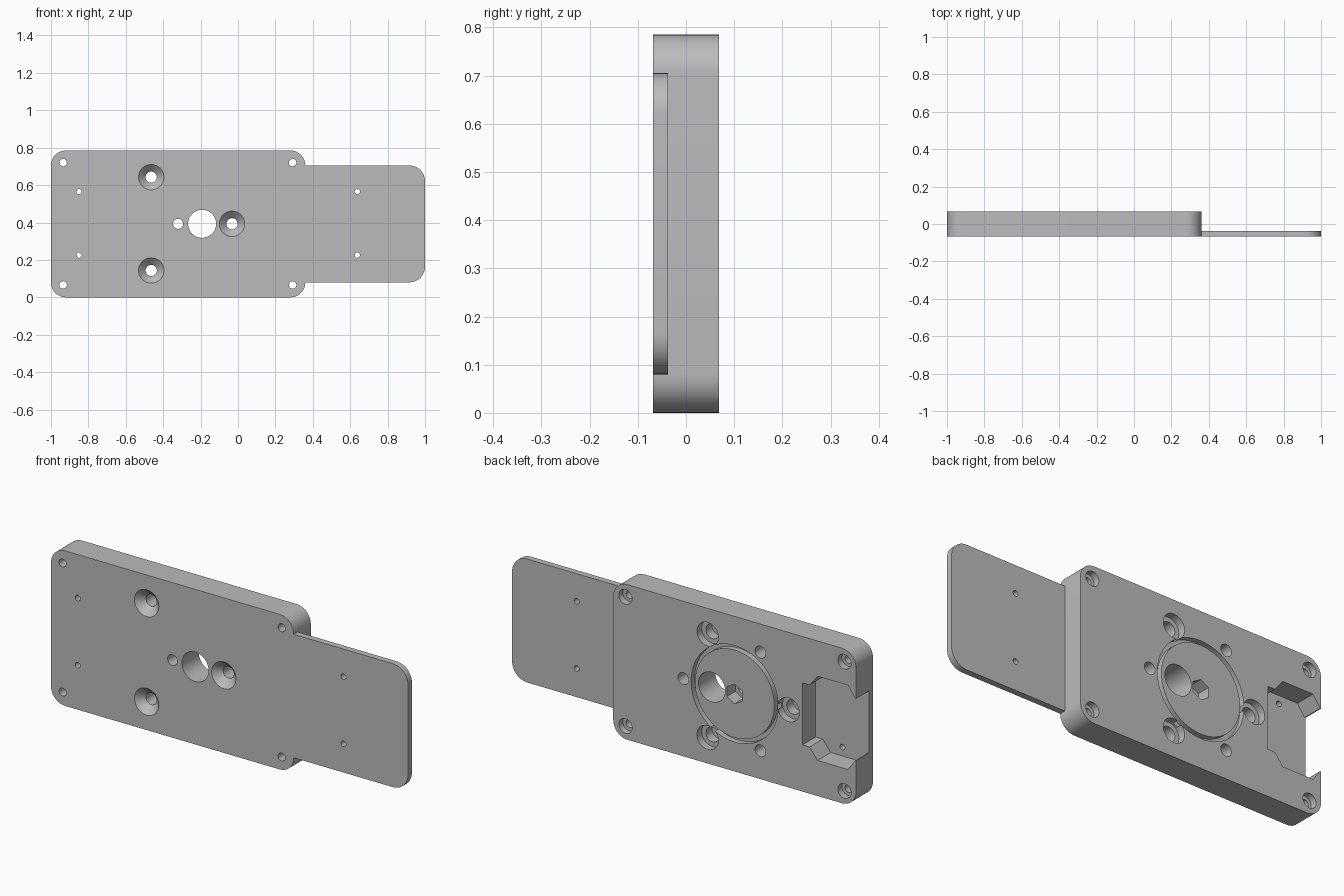
import bpy, bmesh, math

cube = bpy.data.objects.get("Cube")
if cube:
    bpy.data.objects.remove(cube, do_unlink=True)

FRONT, BACK, MID = -0.068, 0.068, 0.393
OVER = 0.01  # how far cutters reach past the faces

grey = bpy.data.materials.new("plain grey")
grey.use_nodes = True
grey.diffuse_color = (0.5, 0.5, 0.5, 1)
grey.node_tree.nodes["Principled BSDF"].inputs["Base Color"].default_value = (0.5, 0.5, 0.5, 1)


def make_object(name, bm):
    bmesh.ops.recalc_face_normals(bm, faces=bm.faces)
    mesh = bpy.data.meshes.new(name)
    bm.to_mesh(mesh)
    bm.free()
    mesh.materials.append(grey)
    obj = bpy.data.objects.new(name, mesh)
    bpy.context.collection.objects.link(obj)
    return obj


def prism(name, outline, y0, y1):
    """Extrude an (x, z) outline from y0 to y1."""
    bm = bmesh.new()
    face = bm.faces.new([bm.verts.new((x, y0, z)) for x, z in outline])
    new = bmesh.ops.extrude_face_region(bm, geom=[face])["geom"]
    bmesh.ops.translate(bm, vec=(0, y1 - y0, 0),
                        verts=[v for v in new if isinstance(v, bmesh.types.BMVert)])
    return make_object(name, bm)


def lathe(name, x, z, profile, sides=48, ring=False, turn=0.0):
    """Spin a (y, radius) profile about a y-axis line through (x, z)."""
    bm = bmesh.new()
    loops = []
    for y, r in profile:
        angles = [turn + math.tau * i / sides for i in range(sides)]
        loops.append([bm.verts.new((x + r * math.cos(a), y, z + r * math.sin(a)))
                      for a in angles])
    pairs = list(zip(loops, loops[1:]))
    if ring:
        pairs.append((loops[-1], loops[0]))
    else:
        bm.faces.new(loops[0])
        bm.faces.new(loops[-1])
    for a, b in pairs:
        for i in range(sides):
            j = (i + 1) % sides
            bm.faces.new((a[i], a[j], b[j], b[i]))
    return make_object(name, bm)


def rounded(x0, x1, z0, z1, r, corners, steps=12):
    """Rectangle outline; corners flags rounding: top right, top left, bottom left, bottom right."""
    spots = [(x1, z1, -1, -1), (x0, z1, 1, -1), (x0, z0, 1, 1), (x1, z0, -1, 1)]
    points = []
    for k, (x, z, sx, sz) in enumerate(spots):
        if not corners[k]:
            points.append((x, z))
            continue
        for i in range(steps + 1):
            a = math.pi / 2 * (k + i / steps)
            points.append((x + sx * r + r * math.cos(a), z + sz * r + r * math.sin(a)))
    return points


def cut(target, cutter):
    cutter.hide_render = True
    mod = target.modifiers.new("cut", 'BOOLEAN')
    mod.operation = 'DIFFERENCE'
    mod.solver = 'EXACT'
    mod.object = cutter
    bpy.context.view_layer.objects.active = target
    bpy.ops.object.modifier_apply(modifier=mod.name)
    bpy.data.objects.remove(cutter, do_unlink=True)


def hole(target, x, z, r):
    cut(target, lathe("hole_cutter", x, z, [(FRONT - OVER, r), (BACK + OVER, r)]))


# Thick block and thin tab
block = prism("main_block", rounded(-1, 0.36, 0, 0.785, 0.08, (1, 1, 1, 1)), FRONT, BACK)
tab = prism("tab_plate", rounded(0.36, 1, 0.08, 0.705, 0.085, (1, 0, 0, 1)), FRONT, -0.037)

# Open slot in the back at the right end, widened in the middle
upper = [(-1.05, 0.157), (-0.995, 0.157), (-0.955, 0.213),
         (-0.785, 0.213), (-0.74, 0.157), (-0.7, 0.157)]
outline = [(x, MID + h) for x, h in upper] + [(x, MID - h) for x, h in reversed(upper)]
cut(block, prism("slot_cutter", outline, -0.037, BACK + OVER))

# Ring groove and hexagonal nut recess in the back
HUB = -0.32
cut(block, lathe("groove_cutter", HUB, MID,
                 [(0.04, 0.222), (0.04, 0.244), (BACK + OVER, 0.244), (BACK + OVER, 0.222)],
                 sides=96, ring=True))
cut(block, lathe("hex_cutter", HUB, MID, [(0.0, 0.05), (BACK + OVER, 0.05)],
                 sides=6, turn=math.pi / 6))
hole(block, HUB, MID, 0.027)

# Large through hole
hole(block, -0.192, MID, 0.075)

# Countersunk holes alternate with blind stepped pockets around the hub
for k in range(6):
    a = k * math.pi / 3
    r = 0.288 if k % 2 == 0 else 0.302
    x, z = HUB + r * math.cos(a), MID + r * math.sin(a)
    if k % 2 == 0:
        profile = [(FRONT - OVER, 0.078), (FRONT + 0.038, 0.03), (BACK + OVER, 0.03)]
    else:
        profile = [(-0.02, 0.037), (0.03, 0.037), (0.03, 0.06), (BACK + OVER, 0.06)]
    cut(block, lathe("hub_cutter", x, z, profile))

# Corner screw holes with counterbores on the back
for x in (-0.935, 0.292):
    for z in (0.066, 0.72):
        cut(block, lathe("screw_cutter", x, z, [(FRONT - OVER, 0.02), (0.035, 0.02),
                                                (0.035, 0.037), (BACK + OVER, 0.037)], sides=32))

# Small pin holes
for z in (0.225, 0.565):
    hole(block, -0.85, z, 0.014)
    hole(tab, 0.638, z, 0.014)

# Smooth the curved walls, keep the edges crisp
for obj in (block, tab):
    bpy.ops.object.select_all(action='DESELECT')
    obj.select_set(True)
    bpy.context.view_layer.objects.active = obj
    bpy.ops.object.shade_smooth_by_angle(angle=math.radians(25))
